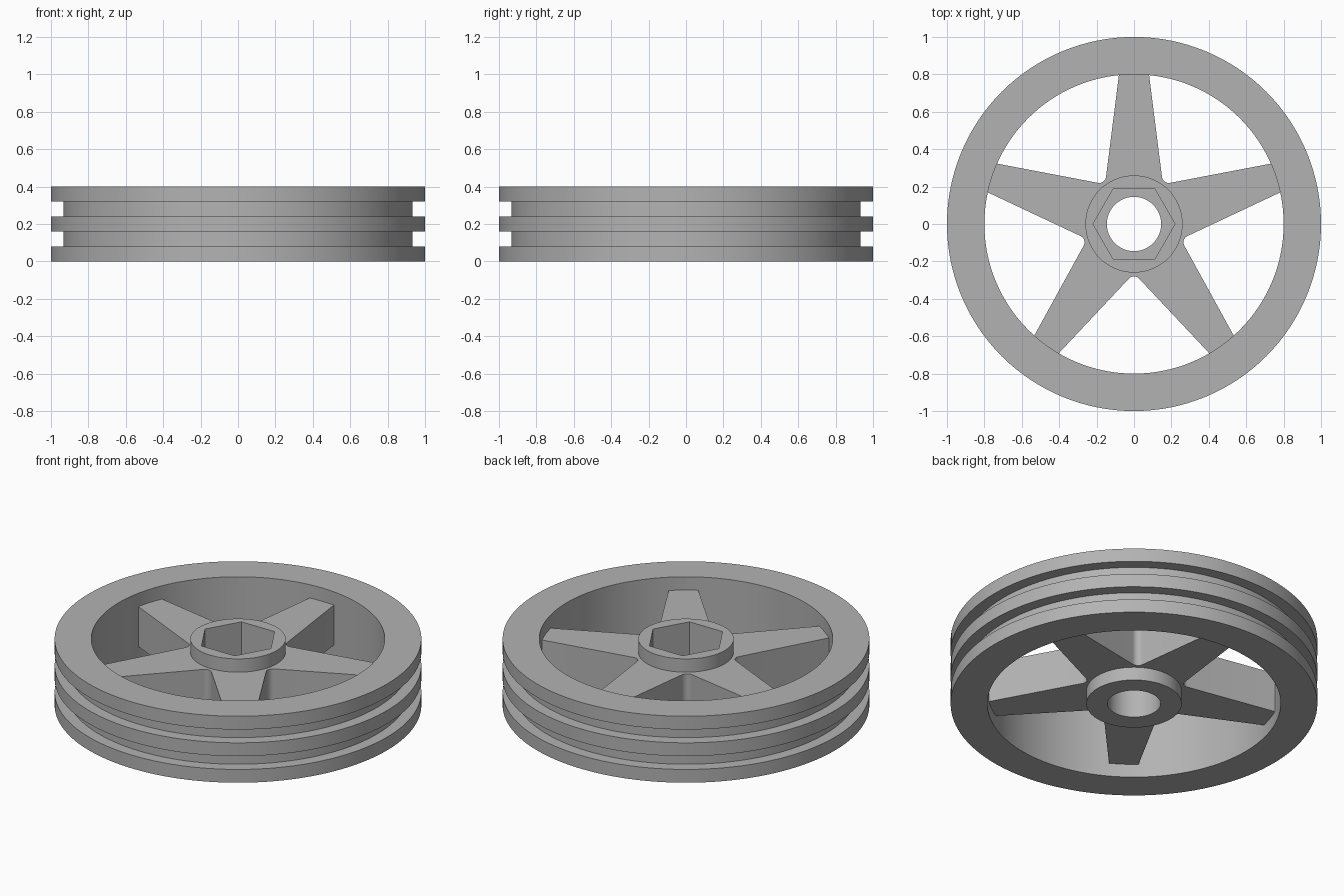
import bpy
import bmesh
from math import cos, sin, pi, radians, atan2

if "Cube" in bpy.data.objects:
    bpy.data.objects.remove(bpy.data.objects["Cube"], do_unlink=True)

# One plain grey for the whole wheel
grey = bpy.data.materials.new("plain_grey")
grey.use_nodes = True
colour = (0.45, 0.45, 0.45, 1)
grey.diffuse_color = colour
grey.node_tree.nodes["Principled BSDF"].inputs["Base Color"].default_value = colour


def ring(radius, z, count):
    """Points around z; radius is a number or a function of the angle."""
    points = []
    for i in range(count):
        a = 2 * pi * i / count
        r = radius(a) if callable(radius) else radius
        points.append((r * cos(a), r * sin(a), z))
    return points


def loop_solid(name, rings):
    """Closed tube-like solid bridging each ring to the next and last to first."""
    bm = bmesh.new()
    loops = [[bm.verts.new(p) for p in points] for points in rings]
    for a, b in zip(loops, loops[1:] + loops[:1]):
        for i in range(len(a)):
            j = (i + 1) % len(a)
            bm.faces.new((a[i], a[j], b[j], b[i]))
    bmesh.ops.recalc_face_normals(bm, faces=bm.faces)
    mesh = bpy.data.meshes.new(name)
    bm.to_mesh(mesh)
    bm.free()
    mesh.materials.append(grey)
    obj = bpy.data.objects.new(name, mesh)
    bpy.context.collection.objects.link(obj)
    bpy.ops.object.select_all(action="DESELECT")
    obj.select_set(True)
    bpy.context.view_layer.objects.active = obj
    bpy.ops.object.shade_smooth_by_angle(angle=radians(30))
    return obj


HEIGHT, STEP = 0.4, 0.08

# Rim with two square grooves
outer, groove, inner = 1.0, 0.933, 0.8
profile = [(inner, 0), (outer, 0)]
for low in (STEP, 3 * STEP):
    profile += [(outer, low), (groove, low), (groove, low + STEP), (outer, low + STEP)]
profile += [(outer, HEIGHT), (inner, HEIGHT)]
loop_solid("grooved_rim", [ring(r, z, 128) for r, z in profile])


# Hub with a hexagonal socket above a round bore
def hexagon(a):
    return 0.19 / cos(a % (pi / 3) - pi / 6)


bore, hub_radius, floor = 0.145, 0.26, 0.2
hub_profile = [(bore, 0), (hub_radius, 0), (hub_radius, HEIGHT),
               (hexagon, HEIGHT), (hexagon, floor), (bore, floor)]
loop_solid("hub", [ring(r, z, 72) for r, z in hub_profile])

# Five tapered spokes joined by small fillets
outline = []
fillet, fillet_centre, sweep = 0.037, 0.317, radians(46.9)
for k in range(5):
    spoke = pi / 2 + k * 2 * pi / 5
    for side in (-0.079, 0.079):
        outline.append((0.81 * cos(spoke) - side * sin(spoke),
                        0.81 * sin(spoke) + side * cos(spoke)))
    pocket = spoke + pi / 5
    for i in range(9):
        a = pocket + pi + sweep * (1 - i / 4)
        outline.append((fillet_centre * cos(pocket) + fillet * cos(a),
                        fillet_centre * sin(pocket) + fillet * sin(a)))
core = []
for x, y in outline:
    a = atan2(y, x)
    core.append((0.24 * cos(a), 0.24 * sin(a)))
low, high = STEP, HEIGHT - STEP
loop_solid("spokes", [[(x, y, z) for x, y in points] for points, z in
                      ((core, low), (outline, low), (outline, high), (core, high))])
